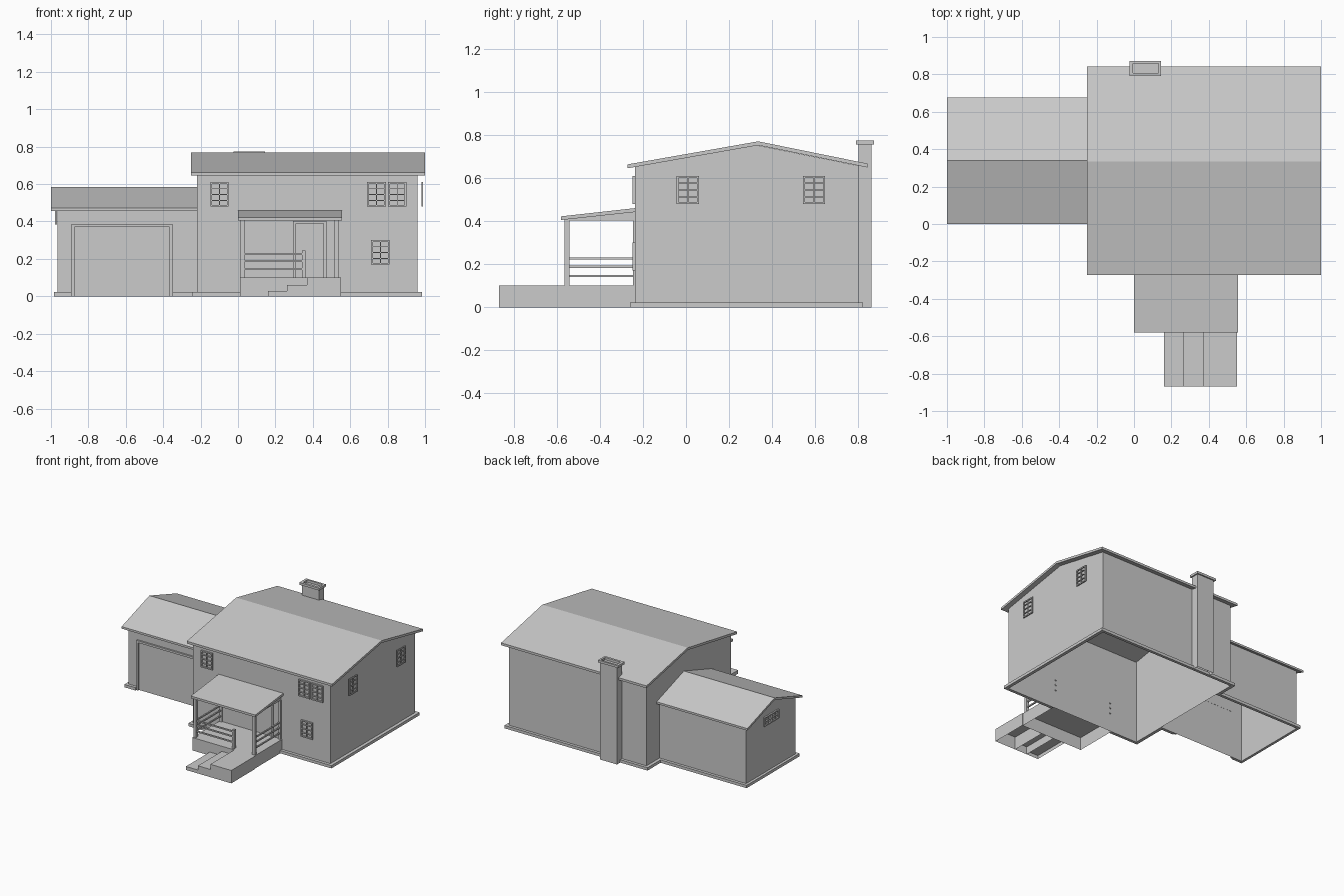
import bpy, bmesh

cube = bpy.data.objects.get("Cube")
if cube:
    bpy.data.objects.remove(cube, do_unlink=True)

grey = bpy.data.materials.new("plain grey")
grey.use_nodes = True
grey.diffuse_color = (0.6, 0.6, 0.6, 1)
grey.node_tree.nodes["Principled BSDF"].inputs["Base Color"].default_value = (0.6, 0.6, 0.6, 1)


def finish(name, bm):
    bmesh.ops.recalc_face_normals(bm, faces=bm.faces[:])
    mesh = bpy.data.meshes.new(name)
    bm.to_mesh(mesh)
    bm.free()
    mesh.materials.append(grey)
    obj = bpy.data.objects.new(name, mesh)
    bpy.context.collection.objects.link(obj)
    return obj


def add_prism(bm, profile, x0, x1, skip=(), ends=(True, True)):
    """Extrude a (y, z) profile along x, leaving out the listed sides."""
    a = [bm.verts.new((x0, y, z)) for y, z in profile]
    b = [bm.verts.new((x1, y, z)) for y, z in profile]
    n = len(profile)
    for i in range(n):
        if i not in skip:
            j = (i + 1) % n
            bm.faces.new((a[i], a[j], b[j], b[i]))
    for ring, keep in zip((a, b), ends):
        if keep:
            bm.faces.new(ring)


def add_box(bm, x, y, z, open_bottom=False):
    profile = [(y[0], z[0]), (y[1], z[0]), (y[1], z[1]), (y[0], z[1])]
    add_prism(bm, profile, x[0], x[1], skip=(0,) if open_bottom else ())


def prism(name, *args, **kw):
    bm = bmesh.new()
    add_prism(bm, *args, **kw)
    return finish(name, bm)


def boxes(name, items, open_bottom=False):
    bm = bmesh.new()
    for x, y, z in items:
        add_box(bm, x, y, z, open_bottom)
    return finish(name, bm)


def gable_roof(name, x, eaves, ridge, thick):
    """Solid roof slab; eaves and ridge are (y, top z) points."""
    top = [eaves[0], ridge, eaves[1]]
    under = [(y, z - thick) for y, z in reversed(top)]
    prism(name, top + under, *x)


def window(name, facing, depth, u, z, cols, rows):
    """Open frame with glazing bars on a wall facing x or y."""
    rim, bar = 0.009, 0.005
    cells = [(u, (z[0], z[0] + rim)), (u, (z[1] - rim, z[1]))]
    inner_z = (z[0] + rim, z[1] - rim)
    inner_u = (u[0] + rim, u[1] - rim)
    cells += [((u[0], inner_u[0]), inner_z), ((inner_u[1], u[1]), inner_z)]
    for i in range(1, cols):
        c = u[0] + (u[1] - u[0]) * i / cols
        cells.append(((c - bar / 2, c + bar / 2), inner_z))
    for i in range(1, rows):
        c = z[0] + (z[1] - z[0]) * i / rows
        cells.append((inner_u, (c - bar / 2, c + bar / 2)))
    if facing == "x":
        boxes(name, [(depth, a, b) for a, b in cells])
    else:
        boxes(name, [(a, depth, b) for a, b in cells])


def door_frame(name, x, y, z, rim):
    boxes(name, [((x[0], x[0] + rim), y, z), ((x[1] - rim, x[1]), y, z),
                 ((x[0] + rim, x[1] - rim), y, (z[1] - rim, z[1]))])


# Main house: open-bottomed walls and a shallow gable roof
prism("house_walls", [(-0.237, 0), (0.80, 0), (0.80, 0.657), (0.33, 0.752), (-0.237, 0.652)],
      -0.22, 0.96, skip=(0, 2, 3))
gable_roof("house_roof", (-0.25, 1.0), [(-0.272, 0.663), (0.842, 0.667)], (0.335, 0.77), 0.018)

# Garage wing
prism("garage_walls", [(0.035, 0), (0.64, 0), (0.64, 0.468), (0.34, 0.565), (0.035, 0.468)],
      -0.965, -0.22, skip=(0, 2, 3), ends=(True, False))
gable_roof("garage_roof", (-1.0, -0.22), [(0.0, 0.472), (0.675, 0.472)], (0.34, 0.583), 0.016)
door_frame("garage_door_frame", (-0.89, -0.35), (0.022, 0.036), (0, 0.387), 0.016)

# Plinth strips round the foot of both walls
foot = (0, 0.022)
boxes("house_plinth", [
    ((-0.245, 0.01), (-0.26, -0.237), foot), ((0.545, 0.985), (-0.26, -0.237), foot),
    ((0.96, 0.985), (-0.237, 0.80), foot), ((-0.245, 0.985), (0.80, 0.822), foot),
    ((-0.245, -0.22), (-0.237, 0.035), foot), ((-0.245, -0.22), (0.64, 0.80), foot)])
boxes("garage_plinth", [
    ((-0.985, -0.89), (0.012, 0.035), foot), ((-0.35, -0.22), (0.012, 0.035), foot),
    ((-0.985, -0.965), (0.035, 0.64), foot), ((-0.985, -0.22), (0.64, 0.662), foot)])

# Chimney with a hollow cap
boxes("chimney", [((-0.01, 0.135), (0.80, 0.862), (0, 0.756))], open_bottom=True)
cap = (0.756, 0.774)
boxes("chimney_cap", [
    ((-0.025, 0.145), (0.79, 0.808), cap), ((-0.025, 0.145), (0.857, 0.872), cap),
    ((-0.025, -0.005), (0.808, 0.857), cap), ((0.13, 0.145), (0.808, 0.857), cap)])

# Windows
upper, front = (0.48, 0.61), (-0.248, -0.237)
window("front_left_window", "y", front, (-0.147, -0.05), upper, 2, 4)
window("front_pair_window_a", "y", front, (0.69, 0.79), upper, 2, 4)
window("front_pair_window_b", "y", front, (0.803, 0.90), upper, 2, 4)
window("front_lower_window", "y", front, (0.712, 0.81), (0.17, 0.30), 2, 4)
window("side_window_front", "x", (0.982, 0.99), (-0.043, 0.06), upper, 2, 4)
window("side_window_back", "x", (0.982, 0.99), (0.543, 0.646), upper, 2, 4)
window("garage_window", "x", (-0.978, -0.967), (0.25, 0.43), (0.385, 0.455), 4, 2)

# Porch deck and sideways steps
boxes("porch_deck", [((0.01, 0.545), (-0.575, -0.237), (0, 0.1))], open_bottom=True)
boxes("porch_steps", [((a, b), (-0.868, -0.575), (0, h)) for a, b, h in
                      ((0.16, 0.263, 0.027), (0.263, 0.37, 0.06), (0.37, 0.55, 0.1))],
      open_bottom=True)

# Porch roof, side panels and posts
prism("porch_roof", [(-0.58, 0.405), (-0.237, 0.442), (-0.237, 0.46), (-0.58, 0.422)], 0.0, 0.555)
for side, x in (("right", 0.01), ("left", 0.515)):
    prism("porch_roof_side_" + side, [(-0.56, 0.403), (-0.237, 0.403), (-0.237, 0.442), (-0.56, 0.408)],
          x, x + 0.022)
    boxes("porch_post_" + side, [((x, x + 0.024), (-0.563, -0.54), (0.1, 0.407))])
    boxes("porch_wall_post_" + side, [((x, x + 0.024), (-0.247, -0.237), (0.1, 0.405))])
boxes("porch_short_post", [((0.342, 0.36), (-0.563, -0.54), (0.1, 0.245))])

# Porch rails: along both sides and part of the front
rails = []
for z in (0.14, 0.183, 0.222):
    height = (z, z + 0.01)
    rails += [((x, x + 0.01), (-0.545, -0.23), height) for x in (0.017, 0.522)]
    rails.append(((0.03, 0.345), (-0.556, -0.546), height))
boxes("porch_rails", rails)

# Front door surround
door_frame("front_door_frame", (0.295, 0.472), (-0.247, -0.237), (0.1, 0.403), 0.014)
